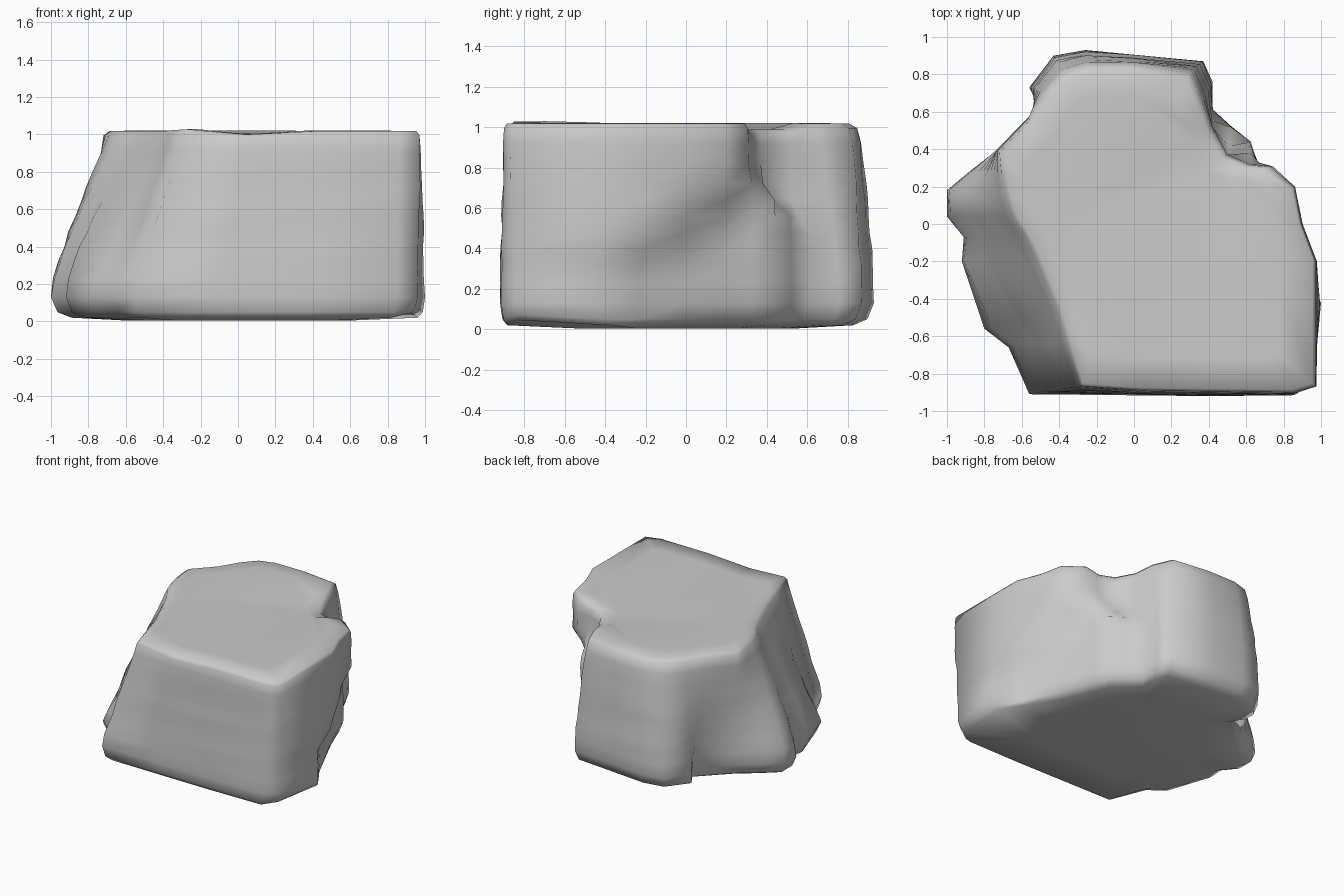
import bpy, bmesh, random

random.seed(4)

# Outline pairs: (foot x, foot y, top x, top y, shape)
# shape 0 = straight slope, 0..1 = overhang at that height,
# above 1 = bulging slope, negative = hollow slope
SECTION = [
    # right side with the undercut
    (.96, -.85, .975, -.87, 0), (1.0, -.42, .975, -.42, 0), (.89, -.24, .975, -.20, .37),
    (.80, .00, .90, .00, .49), (.71, .20, .86, .20, .64), (.66, .33, .74, .31, .76),
    (.62, .44, .62, .32, .72), (.52, .52, .50, .37, .62), (.42, .61, .42, .52, .55),
    # back
    (.42, .76, .37, .66, 1.3), (.37, .87, .30, .82, 1.4), (.00, .905, .00, .86, 1.5),
    (-.26, .93, -.25, .86, 1.5), (-.43, .90, -.38, .82, 1.5), (-.56, .73, -.48, .71, 1.3),
    (-.50, .63, -.57, .56, 0),
    # left lobe and slope
    (-.74, .39, -.73, .39, 0), (-.88, .28, -.72, .27, 0), (-1.0, .18, -.70, .16, 1.2),
    (-1.0, .04, -.66, .04, 1.2), (-.91, -.07, -.60, -.05, 1.3), (-.92, -.20, -.54, -.17, 1.3),
    (-.80, -.56, -.42, -.46, -.85), (-.67, -.66, -.37, -.63, -.8), (-.56, -.91, -.29, -.87, 0),
    # front
    (-.10, -.915, .05, -.895, 0), (.40, -.92, .45, -.90, 0), (.85, -.915, .86, -.905, 0),
]

# Ring heights and scale towards the middle (domed base, rounded foot and rim)
RINGS = [(.005, .6), (.02, .89), (.05, .965), (.13, 1), (.23, 1), (.32, 1), (.40, 1),
         (.48, 1), (.56, 1), (.64, 1), (.72, 1), (.82, 1), (.92, 1), (.995, .985),
         (1.018, .94), (1.02, .8)]


def blend(z, shape):
    if 0 < shape < 1:
        t = min(1, max(0, (z - shape + .07) / .14))
        return t * t * (3 - 2 * t)
    t = min(1, max(0, (z - .17) / .80))
    return t ** abs(shape) if shape else t


def rim_shift(x, y):
    # front rim dips right of the middle and peaks left of it; the notch sags
    if y < -.6:
        return -.025 * max(0, 1 - abs(x - .1) / .2) + .015 * max(0, 1 - abs(x + .2) / .25)
    if .35 < x < .65 and .25 < y < .6:
        return -.03
    return 0


bm = bmesh.new()
rings = []
for z, s in RINGS:
    ring = []
    for x0, y0, x1, y1, shape in SECTION:
        t = blend(z, shape)
        x, y = x0 + (x1 - x0) * t, y0 + (y1 - y0) * t
        # small surface irregularity between the foot and rim
        j = 1 + (random.uniform(-.006, .005) if .2 < z < .9 else 0)
        # front and right faces stay nearly upright at the foot and rim
        keep = .35 if s > .85 else 1
        sy = 1 - (1 - s) * (keep if y < -.8 else 1)
        sx = 1 - (1 - s) * (keep if x > .8 else 1)
        dz = rim_shift(x, y) if z > .95 else 0
        # the front right foot corner is lifted
        if z < .1 and x > .9 and y < -.8:
            dz += .025
        ring.append(bm.verts.new((x * sx * j, y * sy * j, z + dz)))
    rings.append(ring)

# rock sides
n = len(SECTION)
for a, b in zip(rings, rings[1:]):
    for i in range(n):
        k = (i + 1) % n
        bm.faces.new((a[i], a[k], b[k], b[i]))

# top and base
bm.faces.new(rings[-1])
bm.faces.new(rings[0][::-1])
bmesh.ops.triangulate(bm, faces=[f for f in bm.faces if len(f.verts) > 4])

mesh = bpy.data.meshes.new("rock")
bm.to_mesh(mesh)
bm.free()
rock = bpy.data.objects.new("rock", mesh)
bpy.context.collection.objects.link(rock)
for p in mesh.polygons:
    p.use_smooth = True
